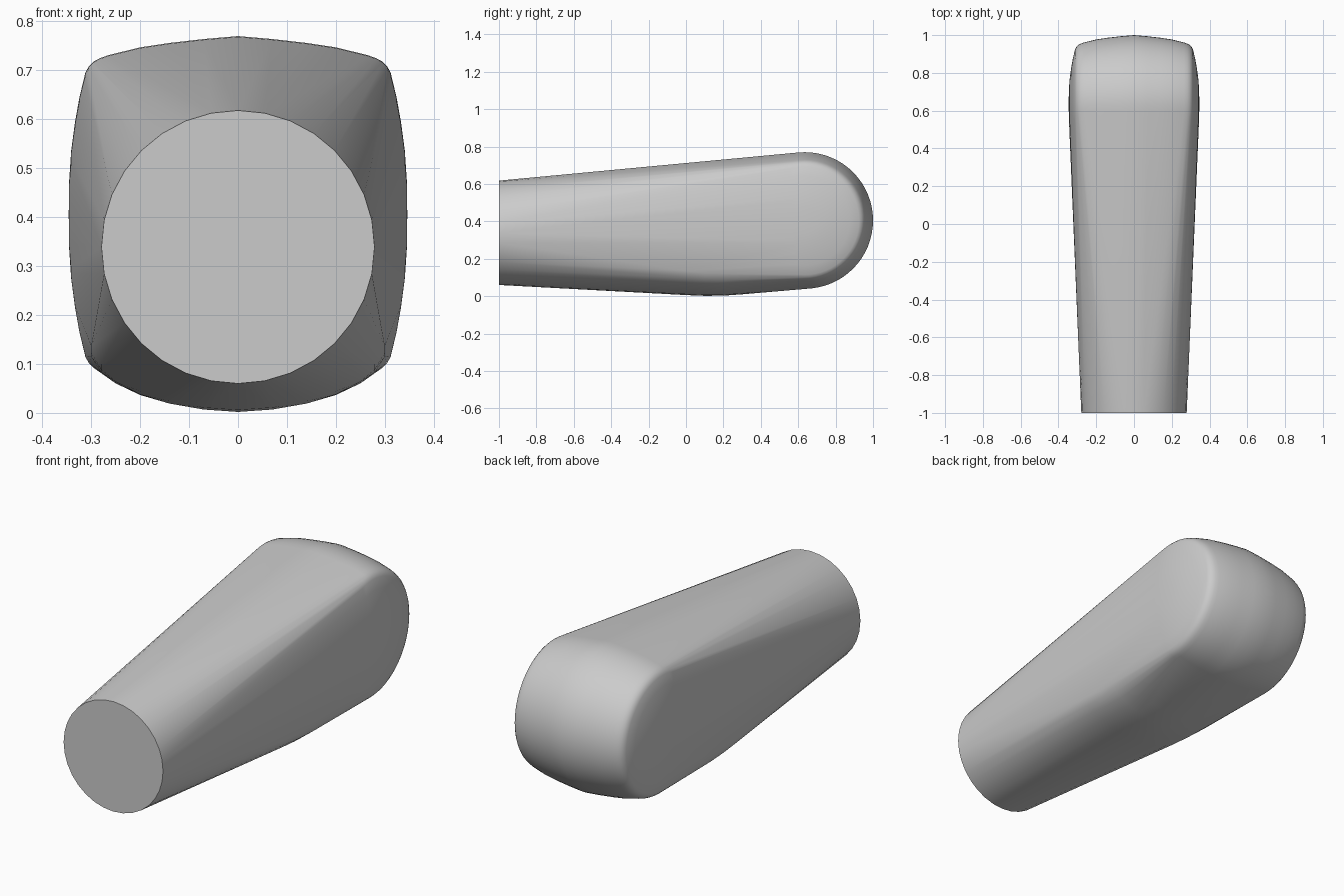
import bpy, bmesh
from math import sin, cos, pi, radians

cube = bpy.data.objects.get("Cube")
if cube:
    bpy.data.objects.remove(cube, do_unlink=True)

grey = bpy.data.materials.new("plain_grey")
grey.use_nodes = True
colour = (0.6, 0.6, 0.6, 1)
grey.diffuse_color = colour
grey.node_tree.nodes["Principled BSDF"].inputs["Base Color"].default_value = colour

bm = bmesh.new()

# Round flat front end
for i in range(32):
    a = 2 * pi * i / 32
    bm.verts.new((0.279 * sin(a), -1, 0.339 + 0.279 * cos(a)))

# Thick rounded disc at the back: (radius, half width) turned about the x axis
disc = [(0, .346), (.07, .345), (.13, .341), (.19, .333), (.24, .324), (.29, .312),
        (.303, .305), (.313, .295), (.32, .282), (.326, .265), (.342, .2),
        (.351, .14), (.359, .07), (.365, 0)]
for r, w in disc:
    for i in range(64 if r else 1):
        a = 2 * pi * i / 64
        for side in ((1, -1) if w else (1,)):
            bm.verts.new((side * w, 0.635 + r * cos(a), 0.405 + r * sin(a)))

# Bowed belly: softer across its width near the front than at the disc
belly = [(0, .006), (.1, .002), (.2, .003), (.3, .01), (.4, .021),
         (.5, .036), (.6, .055), (.7, .078), (.76, .094)]
across = [(0, 0, 0), (.07, .005, .004), (.14, .018, .011), (.2, .038, .021),
          (.25, .066, .033), (.28, .094, .043), (.3, .13, .06)]
for y, z in belly:
    t = y / 0.76
    for x, soft, firm in across:
        for side in ((1, -1) if x else (1,)):
            bm.verts.new((side * x, y, z + soft + (firm - soft) * t))

# Wrap one taut skin around all the guides
hull = bmesh.ops.convex_hull(bm, input=bm.verts[:], use_existing_faces=False)
spare = set(hull["geom_interior"]) | set(hull["geom_unused"])
bmesh.ops.delete(bm, geom=[v for v in spare if isinstance(v, bmesh.types.BMVert)], context='VERTS')
bmesh.ops.dissolve_limit(bm, angle_limit=radians(0.2), verts=bm.verts[:], edges=bm.edges[:])
bmesh.ops.recalc_face_normals(bm, faces=bm.faces[:])

mesh = bpy.data.meshes.new("handle_body")
bm.to_mesh(mesh)
bm.free()
mesh.materials.append(grey)
body = bpy.data.objects.new("handle_body", mesh)
bpy.context.collection.objects.link(body)

bpy.ops.object.select_all(action='DESELECT')
body.select_set(True)
bpy.context.view_layer.objects.active = body
bpy.ops.object.shade_smooth_by_angle(angle=radians(40))
